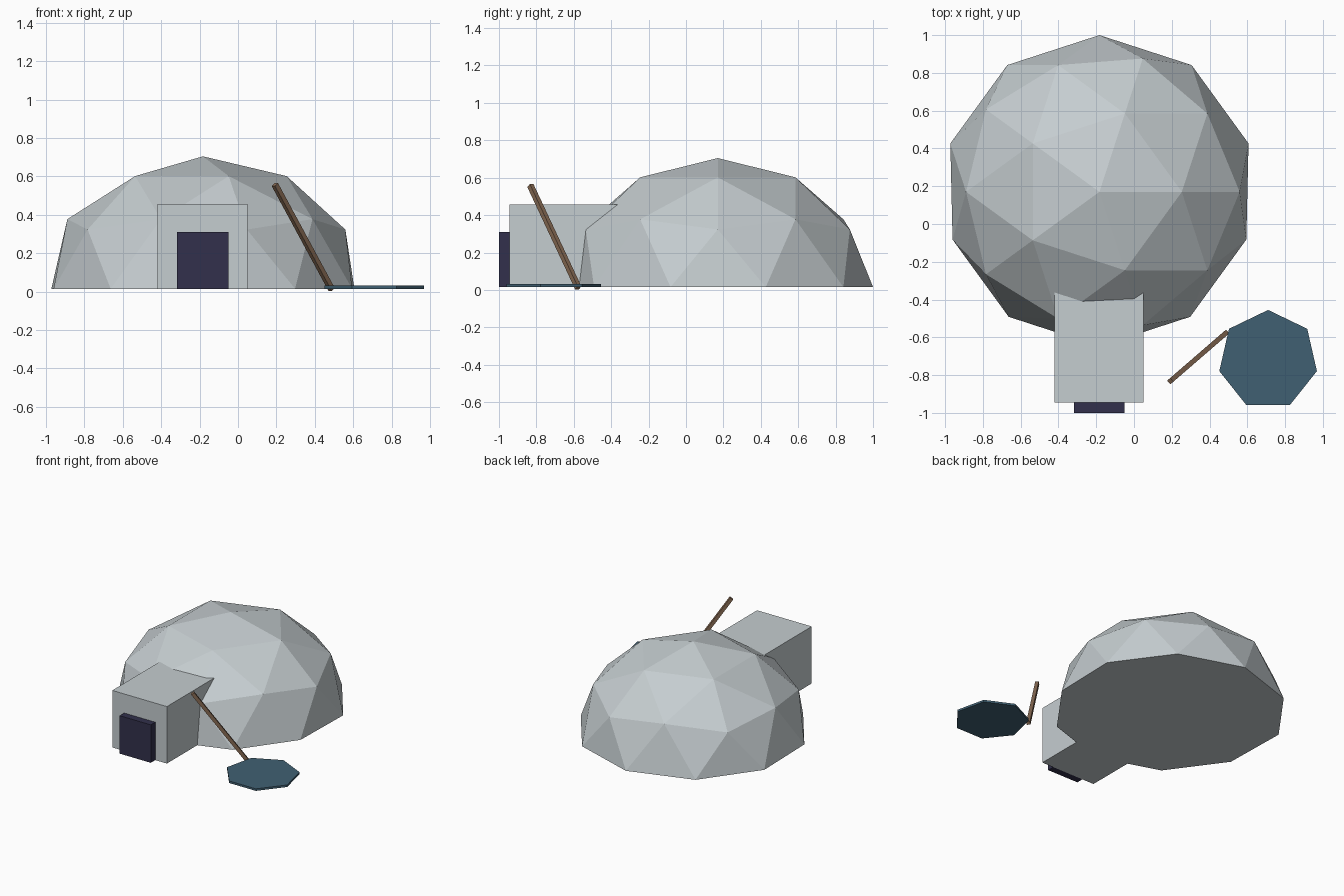
import bpy, bmesh
from mathutils import Vector, Matrix

cube = bpy.data.objects.get("Cube")
if cube:
    bpy.data.objects.remove(cube, do_unlink=True)

GROUND = 0.015


def material(name, rgb):
    m = bpy.data.materials.new(name)
    m.use_nodes = True
    m.diffuse_color = (*rgb, 1)
    bsdf = next(n for n in m.node_tree.nodes if n.type == 'BSDF_PRINCIPLED')
    bsdf.inputs["Base Color"].default_value = (*rgb, 1)
    return m


snow = material("pale snow", (0.56, 0.61, 0.63))
water = material("deep blue water", (0.051, 0.117, 0.17))
wood = material("brown wood", (0.25, 0.15, 0.09))
dark = material("dark doorway", (0.032, 0.030, 0.072))


def finish(name, bm, mat):
    bmesh.ops.recalc_face_normals(bm, faces=bm.faces)
    mesh = bpy.data.meshes.new(name)
    bm.to_mesh(mesh)
    bm.free()
    mesh.materials.append(mat)
    obj = bpy.data.objects.new(name, mesh)
    bpy.context.collection.objects.link(obj)
    return obj


def box(name, low, high, mat):
    low, high = Vector(low), Vector(high)
    bm = bmesh.new()
    place = Matrix.Translation((low + high) / 2) @ Matrix.Diagonal((*(high - low), 1))
    bmesh.ops.create_cube(bm, size=1, matrix=place)
    return finish(name, bm, mat)


# Faceted dome: upper half of an icosphere, closed with a flat floor
bm = bmesh.new()
bmesh.ops.create_icosphere(bm, subdivisions=2, radius=1)
bmesh.ops.delete(bm, geom=[v for v in bm.verts if v.co.z < -0.01], context='VERTS')
rim = [e for e in bm.edges if e.is_boundary]
bmesh.ops.contextual_create(bm, geom=rim)
for v in bm.verts:
    if v.co.z < 0.01 and v.co.y < 0:
        v.co *= 0.985
    v.co = Vector((v.co.x * 0.83 - 0.183, v.co.y * 0.83 + 0.17, v.co.z * 0.69 + GROUND))
finish("dome", bm, snow)

# Entrance tunnel and door block
box("entrance_tunnel", (-0.42, -0.945, GROUND), (0.05, -0.3, 0.458), snow)
box("doorway", (-0.318, -1.0, GROUND), (-0.05, -0.94, 0.31), dark)

# Seven-sided fishing hole
bm = bmesh.new()
bmesh.ops.create_cone(bm, cap_ends=True, segments=7, radius1=0.265, radius2=0.265, depth=0.016)
bmesh.ops.translate(bm, verts=bm.verts, vec=(0.71, -0.72, GROUND + 0.008))
pool = finish("fishing_hole", bm, water)
# Point one corner to the back
if max(v.co.y for v in pool.data.vertices) < -0.457:
    pivot = Vector((0.71, -0.72, 0))
    pool.data.transform(Matrix.Translation(pivot) @ Matrix.Rotation(1.5707963, 4, 'Z')
                        @ Matrix.Translation(-pivot))

# Leaning fishing rod
start, end = Vector((0.488, -0.576, 0.011)), Vector((0.192, -0.832, 0.558))
axis = end - start
bm = bmesh.new()
place = (Matrix.Translation((start + end) / 2) @ axis.to_track_quat('Z', 'Y').to_matrix().to_4x4()
         @ Matrix.Diagonal((0.026, 0.026, axis.length, 1)))
bmesh.ops.create_cube(bm, size=1, matrix=place)
finish("fishing_rod", bm, wood)
